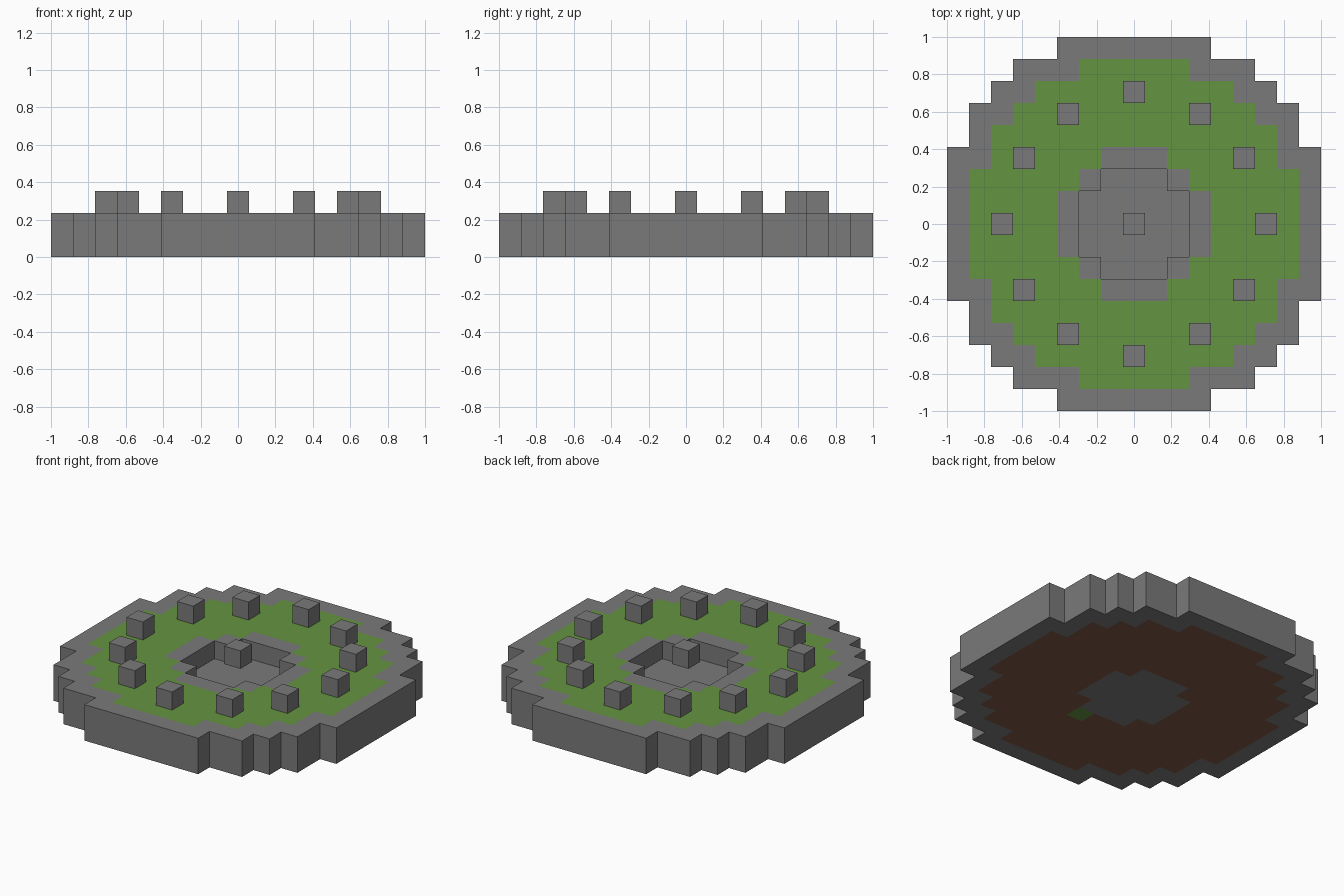
import bpy
import bmesh
from mathutils import Vector

cube = bpy.data.objects.get("Cube")
if cube:
    bpy.data.objects.remove(cube, do_unlink=True)

U = 2 / 17  # edge length of one block


def make_material(name, rgb):
    mat = bpy.data.materials.new(name)
    mat.use_nodes = True
    mat.diffuse_color = (*rgb, 1)
    mat.node_tree.nodes["Principled BSDF"].inputs["Base Color"].default_value = (*rgb, 1)
    return mat


stone = make_material("stone grey", (0.195, 0.195, 0.195))
grass = make_material("grass green", (0.13, 0.296, 0.054))
dirt = make_material("dirt brown", (0.216, 0.107, 0.058))


def disc(half_widths):
    """Stepped disc of cells: one half width per row, from the middle row outward."""
    return {(x, y * s) for y, w in enumerate(half_widths)
            for s in (-1, 1) for x in range(-w, w + 1)}


def layer(cells, z):
    return {(x, y, z) for x, y in cells}


# Stepped discs, from the whole outline in to the central basin
outline = disc([8, 8, 8, 8, 7, 7, 6, 5, 3])
garden = disc([7, 7, 7, 6, 6, 5, 4, 2])
plaza = disc([3, 3, 2, 1])
basin = disc([2, 2, 1])

# Ring of twelve posts, mirrored to all four quadrants
posts = {(x * sx, y * sy) for x, y in [(0, 6), (6, 0), (3, 5), (5, 3)]
         for sx in (-1, 1) for sy in (-1, 1)}

buried_turf = {(1, -3, 0)}
parts = {
    "outer_wall": (stone, layer(outline - garden, 0) | layer(outline - garden, 1)),
    "soil": (dirt, layer(garden - basin, 0) - buried_turf),
    "buried_turf": (grass, buried_turf),
    "lawn": (grass, layer(garden - plaza, 1)),
    "basin_floor": (stone, layer(basin, 0)),
    "basin_rim": (stone, layer(plaza - basin, 1)),
    "ring_posts": (stone, layer(posts, 2)),
    "centre_block": (stone, {(0, 0, 2)}),
}
solid = set().union(*(cells for _, cells in parts.values()))


def build(name, mat, cells):
    """Make a block part, keeping only the faces open to the air."""
    bm = bmesh.new()
    for cell in sorted(cells):
        for axis in range(3):
            for sign in (-1, 1):
                n = Vector((0, 0, 0))
                n[axis] = sign
                if tuple(int(c + d) for c, d in zip(cell, n)) in solid:
                    continue
                a = Vector((0, 0, 0))
                a[(axis + 1) % 3] = 1
                b = n.cross(a)
                mid = Vector(cell) + Vector((0, 0, 0.5)) + n / 2
                corners = (-a - b, a - b, a + b, b - a)
                bm.faces.new([bm.verts.new((mid + c / 2) * U) for c in corners])
    bmesh.ops.remove_doubles(bm, verts=bm.verts, dist=U / 100)
    mesh = bpy.data.meshes.new(name)
    bm.to_mesh(mesh)
    bm.free()
    mesh.materials.append(mat)
    bpy.context.collection.objects.link(bpy.data.objects.new(name, mesh))


for part_name, (part_mat, part_cells) in parts.items():
    build(part_name, part_mat, part_cells)
